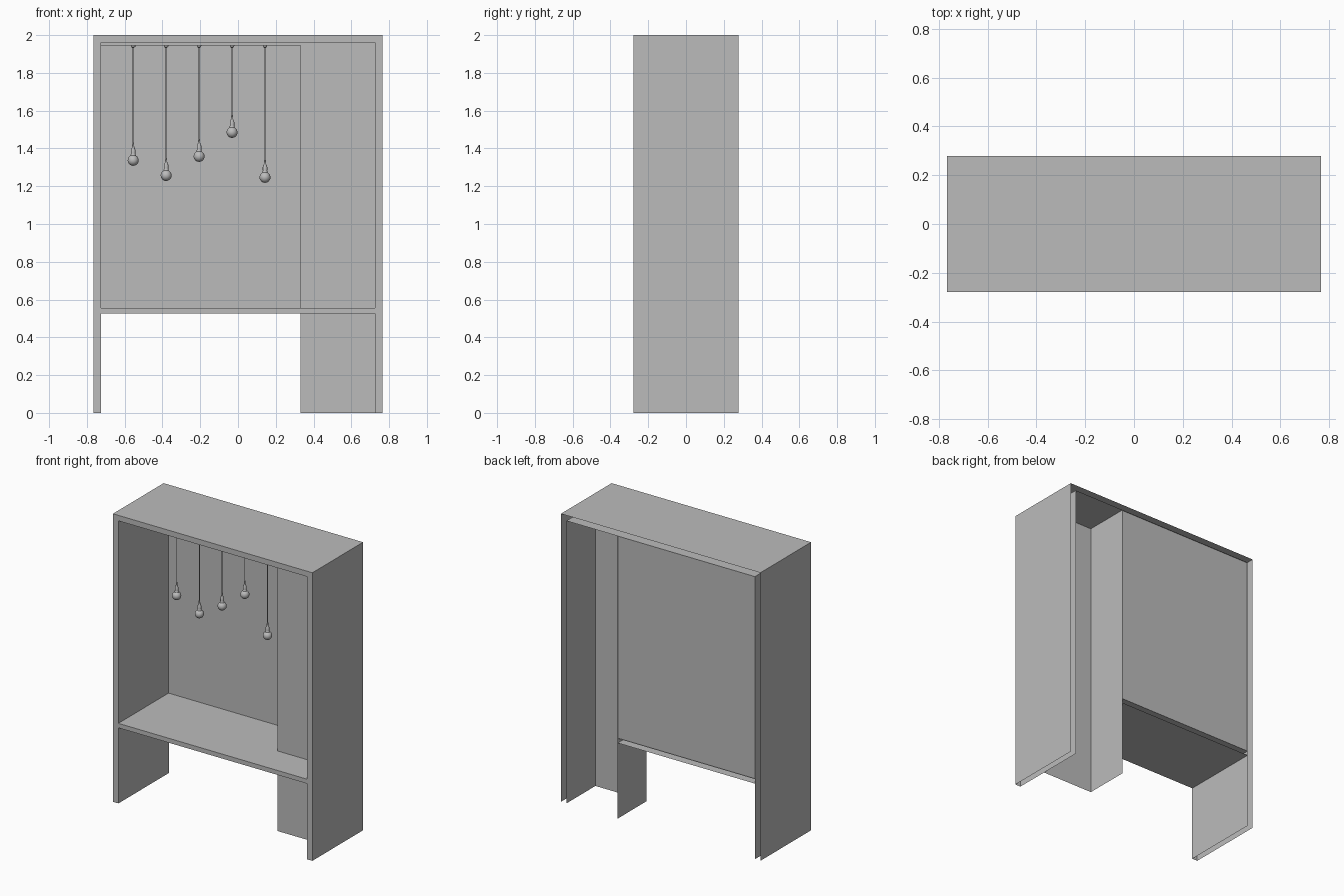
import bpy, bmesh, math
from mathutils import Vector

if "Cube" in bpy.data.objects:
    bpy.data.objects.remove(bpy.data.objects["Cube"])

grey = bpy.data.materials.new("plain_grey")
grey.diffuse_color = (0.5, 0.5, 0.5, 1)
grey.use_nodes = True
grey.node_tree.nodes["Principled BSDF"].inputs["Base Color"].default_value = grey.diffuse_color

W, D, H = 0.766, 0.278, 2.0      # half width, half depth, height
IW, IH = 0.724, 1.962            # inner half width, inner ceiling height
S0, S1 = 0.525, 0.556            # shelf underside and top
CX, CY = 0.33, -0.04             # corner column: left side, front
BY = 0.272                       # back panel position


def finish(name, bm):
    me = bpy.data.meshes.new(name)
    bm.to_mesh(me)
    bm.free()
    me.materials.append(grey)
    ob = bpy.data.objects.new(name, me)
    bpy.context.collection.objects.link(ob)
    return ob


def sheets(name, quads):
    """Each quad: axis, facing sign, position, range a, range b."""
    bm = bmesh.new()
    for axis, sign, pos, a, b in quads:
        pts = []
        for u, v in ((a[0], b[0]), (a[1], b[0]), (a[1], b[1]), (a[0], b[1])):
            pts.append({'x': (pos, u, v), 'y': (u, pos, v), 'z': (u, v, pos)}[axis])
        f = bm.faces.new([bm.verts.new(p) for p in pts])
        f.normal_update()
        if f.normal.dot(Vector([c == axis for c in 'xyz'])) * sign < 0:
            f.normal_flip()
    bmesh.ops.remove_doubles(bm, verts=bm.verts, dist=1e-5)
    return finish(name, bm)


# Hollow side boards, open at the back and bottom
for s, name in ((-1, "left_side"), (1, "right_side")):
    sheets(name, [
        ('x', s, s * W, (-D, D), (0, H)),
        ('x', -s, s * IW, (-D, D), (0, IH)),
        ('y', -1, -D, sorted((s * IW, s * W)), (0, H))])

# Hollow top board
sheets("top_board", [
    ('z', 1, H, (-W, W), (-D, D)),
    ('z', -1, IH, (-IW, IW), (-D, D)),
    ('y', -1, -D, (-IW, IW), (IH, H))])

# Hollow shelf, notched around the corner column
sheets("shelf", [
    ('z', 1, S1, (-IW, CX), (-D, D)),
    ('z', 1, S1, (CX, IW), (-D, CY)),
    ('z', -1, S0, (-IW, CX), (-D, D)),
    ('z', -1, S0, (CX, IW), (-D, CY)),
    ('y', -1, -D, (-IW, IW), (S0, S1))])

# Corner column, open behind
sheets("corner_column", [
    ('y', -1, CY, (CX, IW), (0, IH)),
    ('x', -1, CX, (CY, D), (0, IH))])

# Back panel and lamp ceiling board
sheets("back_panel", [('y', -1, BY, (-IW, CX), (S1, IH))])
sheets("lamp_board", [
    ('z', -1, 1.945, (-IW, CX), (CY, BY)),
    ('y', -1, CY, (-IW, CX), (1.945, IH))])


def lathe(name, profile, x, y, n=20):
    bm = bmesh.new()
    vs = [bm.verts.new((x + r, y, z)) for r, z in profile]
    es = [bm.edges.new(p) for p in zip(vs, vs[1:])]
    bmesh.ops.spin(bm, geom=vs + es, cent=(x, y, 0), axis=(0, 0, 1),
                   angle=2 * math.pi, steps=n)
    bmesh.ops.remove_doubles(bm, verts=bm.verts, dist=1e-5)
    bmesh.ops.recalc_face_normals(bm, faces=bm.faces)
    ob = finish(name, bm)
    bpy.ops.object.select_all(action='DESELECT')
    ob.select_set(True)
    bpy.context.view_layer.objects.active = ob
    bpy.ops.object.shade_smooth_by_angle(angle=math.radians(35))


# Five hanging lamps: rose, cord, socket and bulb
LY, R = 0.12, 0.029
for i, z in enumerate((1.337, 1.257, 1.358, 1.485, 1.247)):
    x = -0.555 + i * 0.1745
    n = i + 1
    lathe(f"ceiling_rose_{n}", [(0, 1.945), (0.012, 1.945), (0.011, 1.938),
                                (0.004, 1.932), (0, 1.932)], x, LY)
    lathe(f"cord_{n}", [(0.0025, 1.935), (0.0025, z + 0.085)], x, LY, 8)
    lathe(f"socket_{n}", [(0, z + 0.095), (0.004, z + 0.093), (0.006, z + 0.07),
                          (0.012, z + 0.055), (0.012, z + 0.036),
                          (0, z + 0.036)], x, LY)
    arc = [(R * math.sin(math.radians(a)), z - R * math.cos(math.radians(a)))
           for a in range(0, 151, 15)]
    lathe(f"bulb_{n}", arc + [(0.011, z + 0.038)], x, LY)
